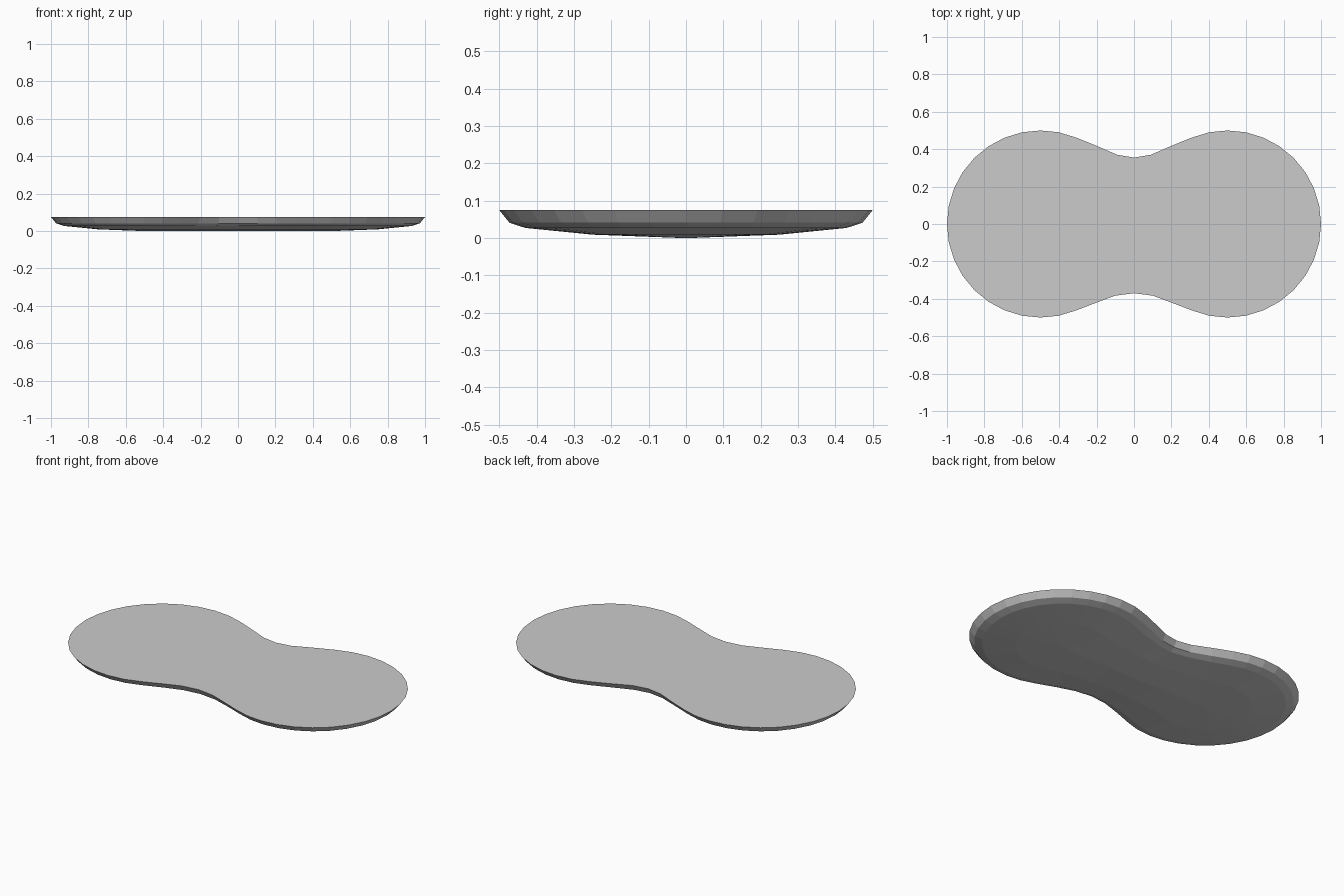
import bpy, bmesh, math

if "Cube" in bpy.data.objects:
    bpy.data.objects.remove(bpy.data.objects["Cube"])

R = 0.5
# bridge between the lobes: left half as (x, half width), then mirrored
BACK = [(-0.20, 0.418), (-0.09, 0.37), (0.0, 0.355)]
FRONT = [(-0.20, 0.42), (-0.10, 0.383), (0.0, 0.37)]


def lobe(side, s):
    """Outer arc of one round lobe, shrunk by s about its centre."""
    pts = []
    for i in range(-10, 11):
        a = i * math.pi / 16
        pts.append((side * (0.5 + R * s * math.cos(a)), R * s * math.sin(a)))
    return pts


def bridge(half, sign, s):
    """Waist curve; runs left to right, shrunk towards the spine."""
    pts = half + [(-x, y) for x, y in reversed(half[:-1])]
    # end points slide towards the lobe centres as the ring shrinks
    return [(x * (1 + 1.2 * (1 - s) * min(1, abs(x) / 0.2)), sign * y * s) for x, y in pts]


def ring(s):
    return (lobe(1, s) + bridge(BACK, 1, s)[::-1]
            + lobe(-1, s)[::-1] + bridge(FRONT, -1, s))


# shallow pan section: (ring scale, height)
SECTION = [(1.0, 0.075), (0.945, 0.041), (0.86, 0.027), (0.5, 0.009), (0.02, 0.0)]

bm = bmesh.new()
rings = [[bm.verts.new((x, y, z)) for x, y in ring(s)] for s, z in SECTION]
n = len(rings[0])
for upper, lower in zip(rings, rings[1:]):
    for i in range(n):
        j = (i + 1) % n
        bm.faces.new((upper[i], lower[i], lower[j], upper[j]))
# flat top and the narrow keel strip underneath
bm.faces.new(rings[0])
bm.faces.new(rings[-1][::-1])
bmesh.ops.recalc_face_normals(bm, faces=bm.faces)

mesh = bpy.data.meshes.new("pond_basin")
bm.to_mesh(mesh)
bm.free()
basin = bpy.data.objects.new("pond_basin", mesh)
bpy.context.collection.objects.link(basin)
